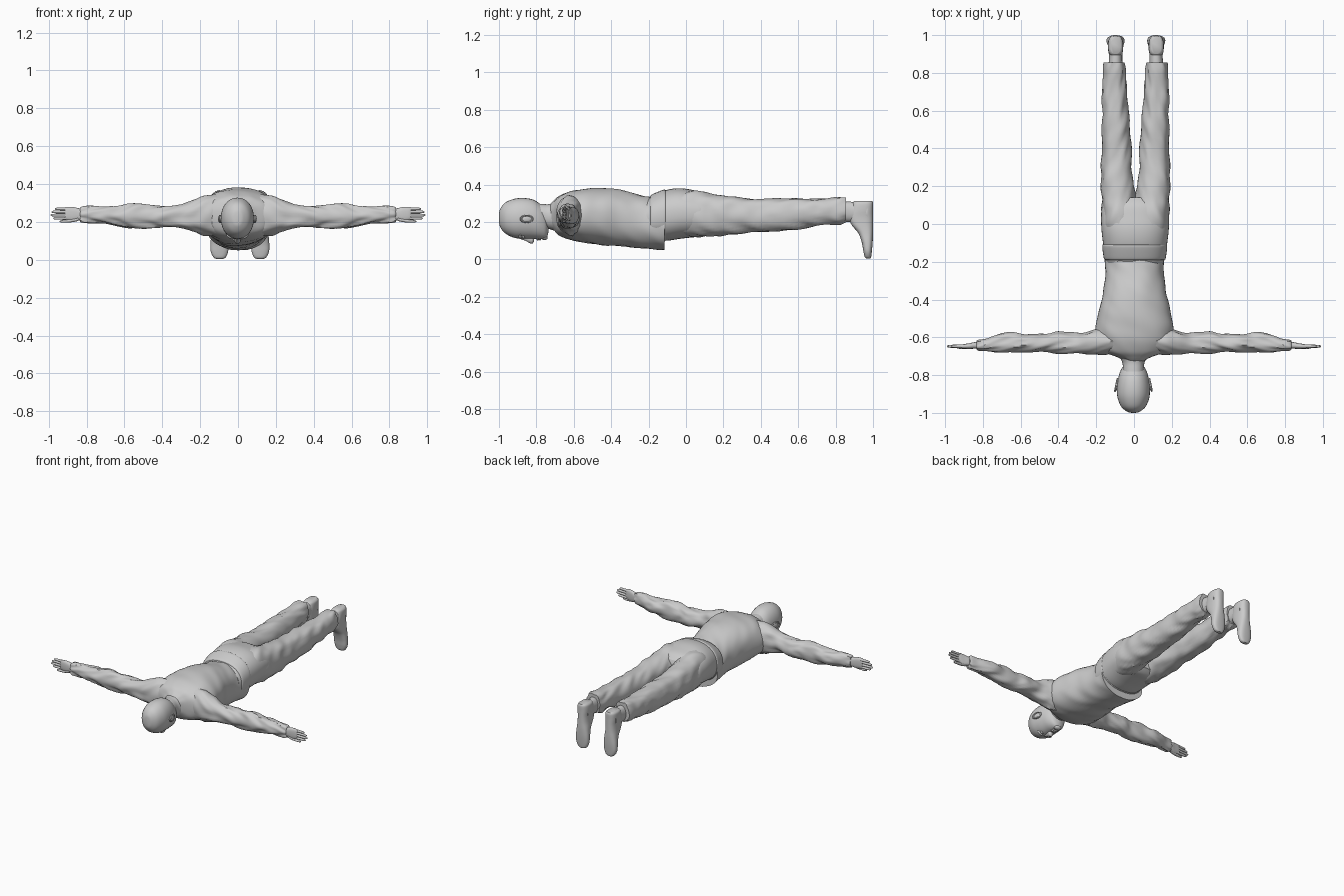
import bpy, bmesh, math
from mathutils import Vector, noise


def finish(name, bm, angle=50):
    bmesh.ops.recalc_face_normals(bm, faces=bm.faces)
    me = bpy.data.meshes.new(name)
    bm.to_mesh(me)
    bm.free()
    ob = bpy.data.objects.new(name, me)
    bpy.context.collection.objects.link(ob)
    bpy.ops.object.select_all(action='DESELECT')
    ob.select_set(True)
    bpy.context.view_layer.objects.active = ob
    bpy.ops.object.shade_smooth_by_angle(angle=math.radians(angle))
    return ob


def catmull(rows, steps):
    out = []
    for i in range(len(rows) - 1):
        p = [rows[max(i - 1, 0)], rows[i], rows[i + 1], rows[min(i + 2, len(rows) - 1)]]
        for k in range(steps):
            t = k / steps
            out.append([b + 0.5 * t * (c - a + t * (2*a - 5*b + 4*c - d + t * (3*(b - c) + d - a)))
                        for a, b, c, d in zip(*p)])
    return out + [list(rows[-1])]


def loft(name, axis, rows, side=1, dx=0.0, power=2.2, folds=0.0, seg=32, steps=6):
    """Rows: position along axis, then low/high extents on the two other axes."""
    bm = bmesh.new()
    rings = []
    for s, a0, a1, b0, b1 in catmull(rows, steps):
        ring = []
        for i in range(seg):
            t = 2 * math.pi * i / seg
            c, d = math.cos(t), math.sin(t)
            u = math.copysign(abs(c) ** (2 / power), c)
            v = math.copysign(abs(d) ** (2 / power), d)
            a = (a0 + a1) / 2 + u * (a1 - a0) / 2
            b = (b0 + b1) / 2 + v * (b1 - b0) / 2
            co = {'x': Vector((s, a, b)), 'y': Vector((a, s, b)), 'z': Vector((a, b, s))}[axis]
            if folds:
                n = folds * noise.noise(Vector((s * 13 + 2 * u, u * 1.5 + 4, v * 1.5 + s * 5)))
                off = {'x': (0, u, v), 'y': (u, 0, v), 'z': (u, v, 0)}[axis]
                co += n * Vector(off)
            co.x = co.x * side + dx
            ring.append(bm.verts.new(co))
        rings.append(ring)
    for r, q in zip(rings, rings[1:]):
        for i in range(seg):
            j = (i + 1) % seg
            bm.faces.new((r[i], r[j], q[j], q[i]))
    bm.faces.new(rings[0])
    bm.faces.new(rings[-1])
    return finish(name, bm)


def ball(name, loc, size, rot=(0, 0, 0)):
    bm = bmesh.new()
    bmesh.ops.create_uvsphere(bm, u_segments=20, v_segments=12, radius=1)
    ob = finish(name, bm)
    ob.location, ob.scale, ob.rotation_euler = loc, size, rot
    return ob


def sym(rows, cx=0.0):
    return [(s, cx - h, cx + h, lo, hi) for s, h, lo, hi in rows]


# shirt over the torso
loft("shirt", 'y', sym([
    (-.725, .05, .18, .295), (-.705, .09, .155, .315), (-.675, .165, .125, .34),
    (-.62, .20, .105, .362), (-.55, .207, .09, .375), (-.45, .19, .077, .38),
    (-.35, .166, .07, .37), (-.25, .155, .06, .345), (-.17, .158, .053, .325),
    (-.115, .164, .05, .30)], .003), folds=.006, seg=48)

# trouser seat and belt
loft("trouser_seat", 'y', sym([
    (-.21, .148, .11, .325), (-.17, .16, .1, .345), (-.1, .17, .1, .372),
    (-.03, .178, .11, .38), (.04, .18, .118, .37), (.1, .172, .124, .355),
    (.14, .13, .15, .325)], .006), power=2.3, seg=48)
loft("belt", 'y', sym([
    (-.19, .156, .1, .338), (-.18, .164, .095, .348), (-.12, .172, .095, .372),
    (-.108, .168, .1, .366)], .004), power=2.3, seg=48)

# head and neck
HX = -.003
loft("head", 'y', sym([
    (-1.0, .008, .205, .235), (-.994, .032, .175, .268), (-.968, .064, .14, .302),
    (-.92, .084, .116, .323), (-.87, .087, .11, .328), (-.82, .081, .109, .32),
    (-.785, .072, .108, .30), (-.755, .056, .109, .275), (-.742, .038, .12, .25),
    (-.735, .015, .15, .22)], HX), power=2.1)
loft("neck", 'y', sym([
    (-.83, .056, .18, .30), (-.77, .056, .172, .296), (-.73, .06, .162, .295),
    (-.69, .085, .15, .305), (-.66, .11, .15, .315)], HX))

# face details
loft("nose", 'y', sym([
    (-.885, .008, .108, .14), (-.86, .011, .1, .14), (-.835, .016, .087, .14),
    (-.822, .018, .084, .14), (-.813, .012, .095, .14)], HX), seg=16)
ball("upper_lip", (HX, -.793, .109), (.026, .007, .009))
ball("lower_lip", (HX, -.781, .110), (.022, .007, .009))
ball("chin", (HX, -.757, .117), (.026, .018, .014))

for side, tag in ((1, "left"), (-1, "right")):
    ball(tag + "_brow", (HX + side * .033, -.886, .123), (.026, .009, .012), (0, side * -.35, 0))
    ball(tag + "_eye", (HX + side * .033, -.869, .122), (.014, .008, .01))
    # ear with raised rim
    ball(tag + "_ear", (HX + side * .085, -.85, .215), (.011, .032, .02), (0, 0, side * .2))
    bpy.ops.mesh.primitive_torus_add(
        major_radius=.024, minor_radius=.005, major_segments=24, minor_segments=8,
        location=(HX + side * .091, -.852, .216), rotation=(0, math.pi / 2, side * .2))
    rim = bpy.context.object
    rim.name = tag + "_ear_rim"
    rim.scale = (.75, 1.3, 1)
    bpy.ops.object.shade_smooth_by_angle()

    # sleeve
    loft(tag + "_sleeve", 'x', [
        (.1, -.68, -.56, .13, .345), (.17, -.69, -.555, .13, .342), (.23, -.692, -.567, .148, .318),
        (.3, -.69, -.58, .168, .292), (.4, -.684, -.567, .17, .286), (.47, -.677, -.583, .168, .288),
        (.55, -.677, -.582, .169, .296), (.63, -.678, -.575, .182, .283), (.7, -.68, -.58, .19, .28),
        (.77, -.672, -.603, .193, .284), (.82, -.668, -.615, .197, .28), (.835, -.66, -.622, .205, .272)],
        side, folds=.011)
    # palm, fingers and thumb
    loft(tag + "_palm", 'x', [
        (.8, -.66, -.622, .21, .268), (.84, -.66, -.625, .208, .272), (.87, -.661, -.631, .203, .279),
        (.9, -.66, -.636, .208, .28), (.915, -.657, -.64, .215, .278)], side, power=2.6, seg=24)
    for i, (z, tip) in enumerate(((.269, .967), (.253, .985), (.236, .99), (.219, .976))):
        loft(f"{tag}_finger_{i + 1}", 'x', [
            (.89, -.656, -.637, z - .008, z + .008), (.93, -.656, -.638, z - .0075, z + .0075),
            (tip - .015, -.655, -.64, z - .007, z + .007), (tip - .004, -.653, -.642, z - .005, z + .005),
            (tip, -.65, -.645, z - .002, z + .002)], side, seg=12, steps=3)
    loft(tag + "_thumb", 'x', [
        (.845, -.66, -.637, .205, .225), (.88, -.662, -.64, .198, .215), (.92, -.661, -.643, .196, .21),
        (.938, -.658, -.646, .198, .208), (.942, -.654, -.65, .201, .205)], side, seg=12, steps=3)

    # trouser leg
    loft(tag + "_trouser_leg", 'y', [
        (-.04, .02, .16, .14, .355), (.06, -.004, .178, .122, .365), (.14, .002, .18, .126, .352),
        (.24, .012, .181, .133, .335), (.36, .02, .179, .142, .325), (.5, .03, .178, .154, .324),
        (.65, .042, .177, .172, .322), (.75, .05, .174, .186, .325), (.81, .053, .171, .184, .33),
        (.855, .06, .165, .2, .329)], side, dx=.008, power=2.3, folds=.011)
    # ankle and downward pointing shoe
    loft(tag + "_ankle", 'y', [
        (.8, .07, .15, .2, .31), (.88, .072, .142, .2, .308), (.93, .07, .144, .2, .308),
        (.97, .068, .147, .2, .31)], side, dx=.01)
    loft(tag + "_shoe", 'z', [
        (.004, .09, .124, .964, .986), (.014, .074, .14, .955, .99), (.045, .062, .154, .948, .994),
        (.09, .06, .155, .94, .998), (.14, .064, .15, .921, 1.0), (.185, .068, .147, .885, 1.0),
        (.225, .069, .146, .872, 1.0), (.265, .067, .148, .88, 1.0), (.3, .07, .145, .89, 1.0),
        (.312, .08, .135, .9, .995)], side, dx=.01, power=2.6)
